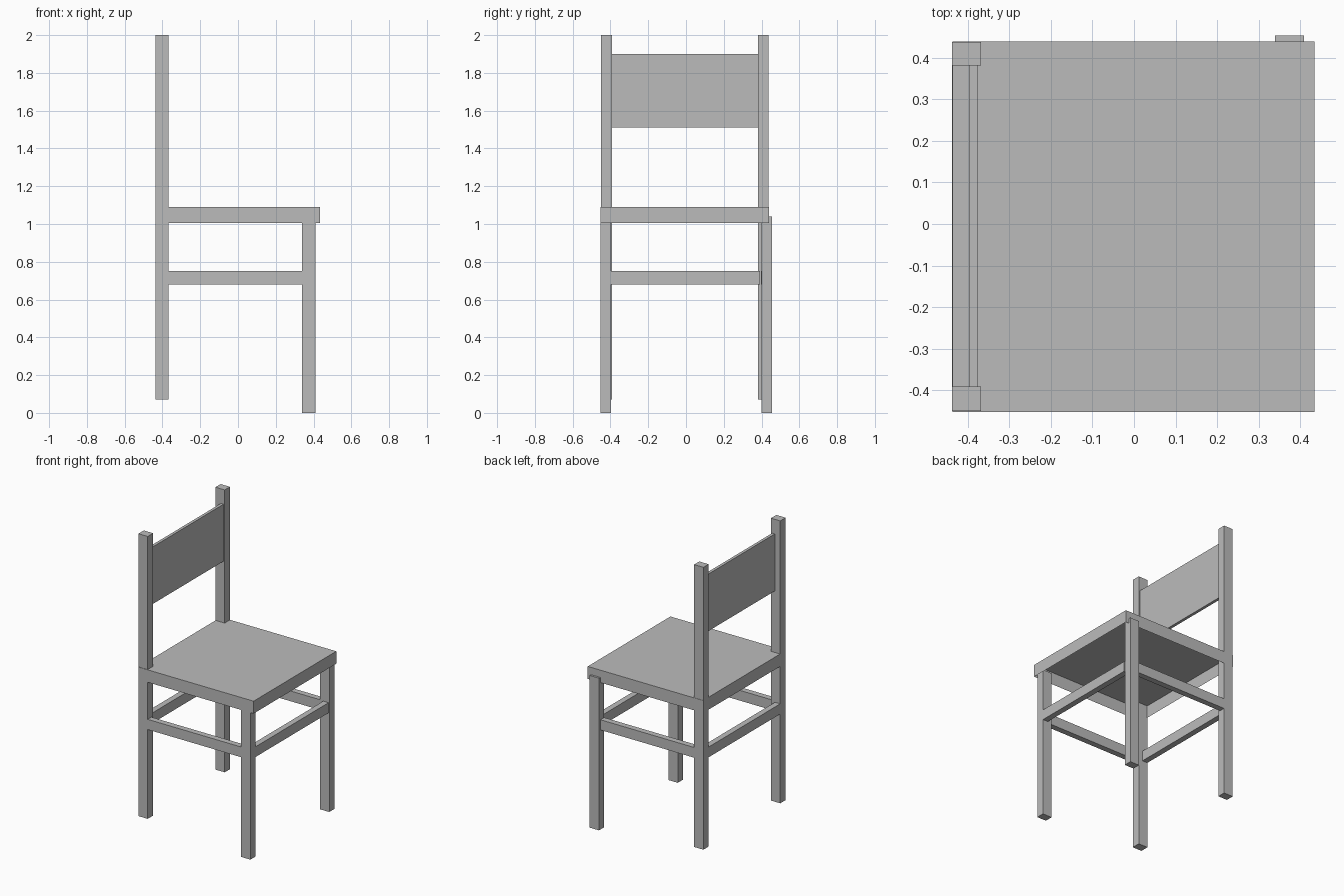
import bpy
import bmesh

cube = bpy.data.objects.get("Cube")
if cube:
    bpy.data.objects.remove(cube, do_unlink=True)

grey = bpy.data.materials.new("plain_grey")
grey.use_nodes = True
COLOUR = (0.5, 0.5, 0.5, 1)
grey.diffuse_color = COLOUR
grey.node_tree.nodes["Principled BSDF"].inputs["Base Color"].default_value = COLOUR


def box(name, x, y, z, open_bottom=False):
    """Box spanning the given (low, high) ranges."""
    bm = bmesh.new()
    bmesh.ops.create_cube(bm, size=1)
    for v in bm.verts:
        v.co = [r[0] if c < 0 else r[1] for c, r in zip(v.co, (x, y, z))]
    if open_bottom:
        bm.normal_update()
        under = [f for f in bm.faces if f.normal.z < -0.5]
        bmesh.ops.delete(bm, geom=under, context='FACES_ONLY')
    mesh = bpy.data.meshes.new(name)
    bm.to_mesh(mesh)
    bm.free()
    mesh.materials.append(grey)
    obj = bpy.data.objects.new(name, mesh)
    bpy.context.collection.objects.link(obj)
    return obj


BACK_X = (-0.438, -0.368)
FRONT_X = (0.34, 0.41)
RAIL_Z = (0.68, 0.75)
RAIL = 0.04

# Seat shell, hollow underneath
box("seat", (-0.437, 0.435), (-0.453, 0.44), (1.005, 1.09), open_bottom=True)

# Tall back posts and short front legs
box("back_post_right", BACK_X, (-0.45, -0.392), (0.07, 2.0))
box("back_post_left", BACK_X, (0.382, 0.438), (0.07, 2.0))
box("front_leg_right", FRONT_X, (-0.452, -0.397), (0, 1.04))
box("front_leg_left", FRONT_X, (0.4, 0.454), (0, 1.04))

# Backrest panel
box("backrest", (-0.397, -0.377), (-0.392, 0.382), (1.51, 1.9))

# Side rails joining front legs to back posts
SIDE_X = (BACK_X[1], FRONT_X[0])
box("side_rail_right", SIDE_X, (-0.45, -0.45 + RAIL), RAIL_Z)
box("side_rail_left", SIDE_X, (0.438 - RAIL, 0.438), RAIL_Z)

# Cross rails at the front and back
box("front_rail", (FRONT_X[1] - RAIL, FRONT_X[1]), (-0.397, 0.393), RAIL_Z)
box("back_rail", (BACK_X[0], BACK_X[0] + RAIL), (-0.392, 0.382), RAIL_Z)
